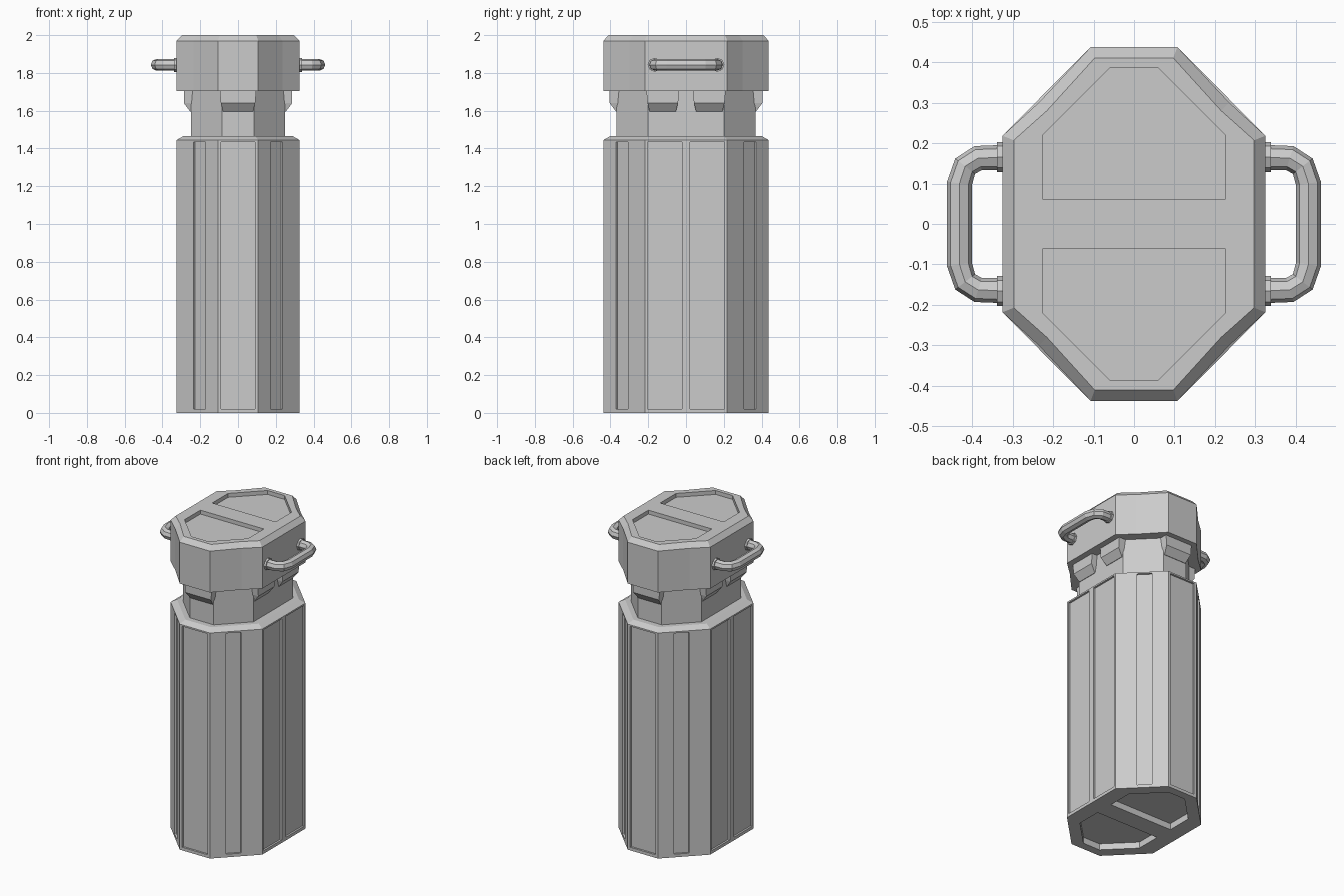
import bpy, bmesh, math
from mathutils import Matrix

if "Cube" in bpy.data.objects:
    bpy.data.objects.remove(bpy.data.objects["Cube"])


def mirror4(quarter):
    """Closed outline from points of the +x +y quarter, listed from right to back."""
    q = list(quarter)
    return (q + [(-x, y) for x, y in reversed(q)] + [(-x, -y) for x, y in q]
            + [(x, -y) for x, y in reversed(q)])


def loft(bm, rings, matrix=Matrix()):
    """Capped solid through (outline, z) rings."""
    loops = [[bm.verts.new(matrix @ Matrix.Translation((x, y, z)).translation) for x, y in pts]
             for pts, z in rings]
    for a, b in zip(loops, loops[1:]):
        for i in range(len(a)):
            j = (i + 1) % len(a)
            bm.faces.new((a[i], a[j], b[j], b[i]))
    bm.faces.new(loops[0][::-1])
    bm.faces.new(loops[-1])


def finish(bm, name):
    bmesh.ops.recalc_face_normals(bm, faces=bm.faces)
    mesh = bpy.data.meshes.new(name)
    bm.to_mesh(mesh)
    bm.free()
    ob = bpy.data.objects.new(name, mesh)
    bpy.context.collection.objects.link(ob)
    return ob


def solid(name, rings):
    bm = bmesh.new()
    loft(bm, rings)
    return finish(bm, name)


def carve(ob, bm):
    cutter = finish(bm, ob.name + "_cutter")
    cutter.hide_render = True
    mod = ob.modifiers.new("recesses", 'BOOLEAN')
    mod.operation, mod.solver, mod.object = 'DIFFERENCE', 'EXACT', cutter
    bpy.context.view_layer.objects.active = ob
    bpy.ops.object.modifier_apply(modifier=mod.name)
    bpy.data.objects.remove(cutter)


def rect(x0, x1, y0, y1):
    return [(x0, y0), (x1, y0), (x1, y1), (x0, y1)]


def end_recesses(bm, z0, z1):
    half = [(-.225, .06), (.225, .06), (.225, .22), (.06, .385), (-.06, .385), (-.225, .22)]
    for s in (1, -1):
        loft(bm, [([(x, y * s) for x, y in half], z) for z in (z0, z1)])


# Body with long recessed panels on every side and two in the base
outer = mirror4([(.325, .218), (.107, .437)])
body = solid("body", [(outer, 0), (outer, 1.445),
                      (mirror4([(.29, .203), (.092, .402)]), 1.465)])
cut = bmesh.new()
D = .012
for s in (1, -1):
    loft(cut, [(rect(-.09, .09, s * (.437 - D), s * .5), z) for z in (.02, 1.435)])
    for t in (1, -1):
        loft(cut, [(rect(s * (.325 - D), s * .4, t * .02, t * .205), z) for z in (.02, 1.435)])
        m = Matrix.Translation((s * .205, t * .339, 0)) @ Matrix.Rotation(math.atan2(t, s), 4, 'Z')
        loft(cut, [(rect(-D, .05, -.045, .045), z) for z in (.02, 1.435)], m)
end_recesses(cut, -.1, .04)
carve(body, cut)

# Neck
neck_outline = mirror4([(.25, .2), (.085, .367)])
solid("neck", [(neck_outline, 1.45), (neck_outline, 1.72)])

# Lid with chamfered rim and slightly pinched diagonals
lid_outline = mirror4([(.325, .218), (.235, .3), (.107, .437)])
lid = solid("lid", [(lid_outline, 1.705), (lid_outline, 1.97),
                    (mirror4([(.297, .207), (.215, .28), (.097, .41)]), 2.0)])
cut = bmesh.new()
end_recesses(cut, 1.975, 2.1)
carve(lid, cut)

# Wedge clips under the lid: one front and back, two on each side


def clip(name, angle, reach, offset, half):
    bm = bmesh.new()
    m = Matrix.Rotation(angle, 4, 'Z')
    rings = []
    for z, out, w in ((1.595, .003, half - .018), (1.64, .037, half - .006), (1.71, .037, half)):
        rings.append((rect(reach - .03, reach + out, offset - w, offset + w), z))
    loft(bm, rings, m)
    finish(bm, name)


for i, a in enumerate((math.pi / 2, -math.pi / 2)):
    clip(f"end_clip_{i}", a, .367, 0, .097)
for i, a in enumerate((0, math.pi)):
    for o in (-.123, .123):
        clip(f"side_clip_{i}", a, .25, o, .087)

# Carrying handles with collars where they meet the lid
half_path = [(.31, .165), (.385, .163), (.417, .143), (.431, .1)]
path = half_path + [(x, -y) for x, y in reversed(half_path)]
for side, s in (("right", 1), ("left", -1)):
    cu = bpy.data.curves.new(side + "_handle", 'CURVE')
    cu.dimensions = '3D'
    cu.bevel_depth = .031
    cu.bevel_resolution = 2
    cu.use_fill_caps = True
    sp = cu.splines.new('POLY')
    sp.use_smooth = False
    sp.points.add(len(path) - 1)
    for p, (x, y) in zip(sp.points, path):
        p.co = (s * x, y, 1.843, 1)
    bpy.context.collection.objects.link(bpy.data.objects.new(side + "_handle", cu))
    for y in (.166, -.166):
        bpy.ops.mesh.primitive_cylinder_add(
            vertices=8, radius=.037, depth=.03, location=(s * .323, y, 1.843),
            rotation=(0, math.pi / 2, 0))
        bpy.context.object.name = side + "_handle_collar"
